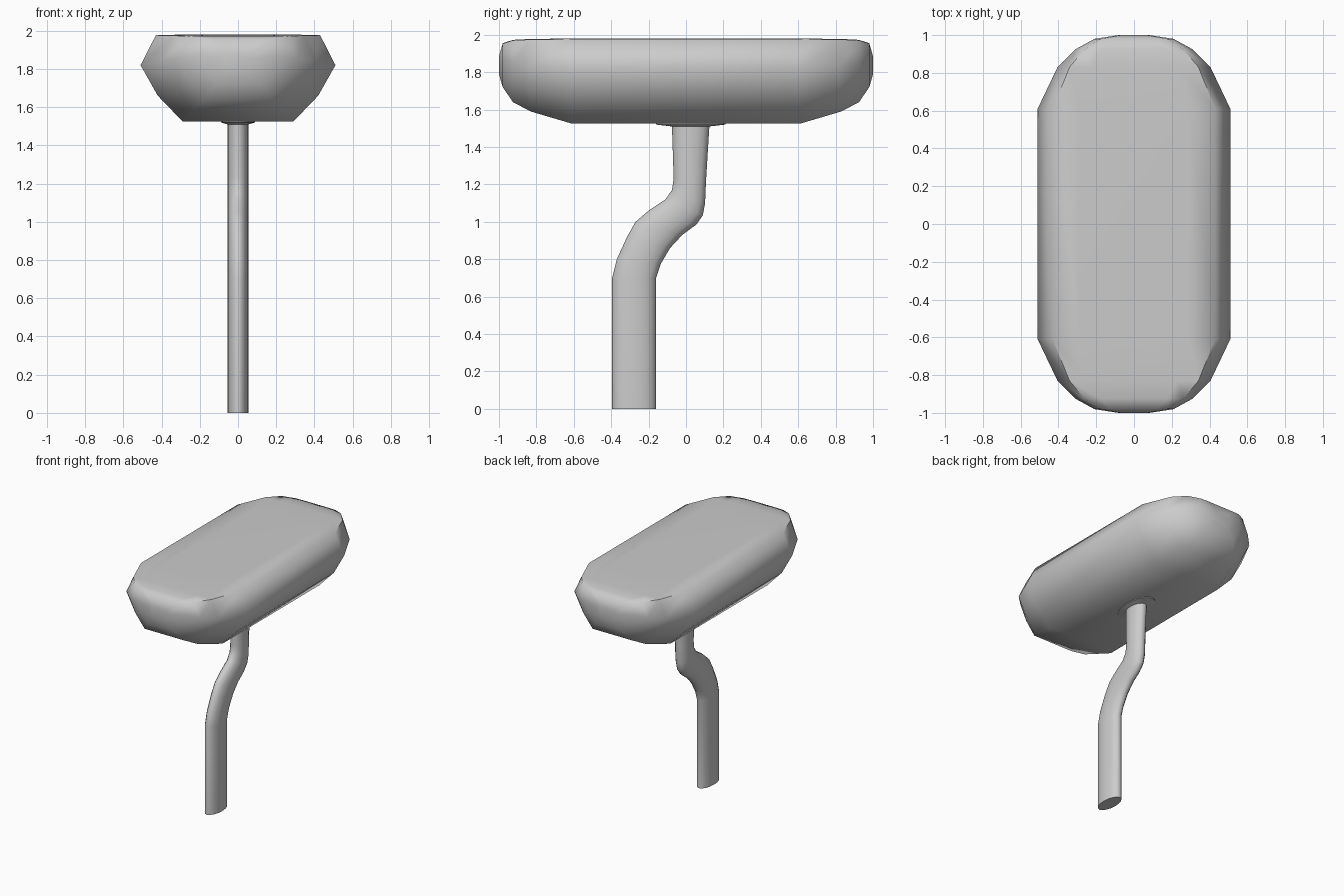
import bpy, math
from mathutils import Vector

if "Cube" in bpy.data.objects:
    bpy.data.objects.remove(bpy.data.objects["Cube"])


def loft(name, rings, angle):
    """Skin a list of equal-sized vertex rings, cap both ends."""
    n = len(rings[0])
    verts = [v for r in rings for v in r]
    faces = [(i * n + j, i * n + (j + 1) % n, (i + 1) * n + (j + 1) % n, (i + 1) * n + j)
             for i in range(len(rings) - 1) for j in range(n)]
    faces.append(tuple(reversed(range(n))))
    faces.append(tuple(range(len(verts) - n, len(verts))))
    mesh = bpy.data.meshes.new(name)
    mesh.from_pydata(verts, [], faces)
    obj = bpy.data.objects.new(name, mesh)
    bpy.context.collection.objects.link(obj)
    bpy.context.view_layer.objects.active = obj
    obj.select_set(True)
    bpy.ops.object.mode_set(mode='EDIT')
    bpy.ops.mesh.select_all(action='SELECT')
    bpy.ops.mesh.normals_make_consistent(inside=False)
    bpy.ops.object.mode_set(mode='OBJECT')
    bpy.ops.object.shade_smooth_by_angle(angle=math.radians(angle))
    obj.select_set(False)
    return obj


# Head: one half profile (x, z as 0..1 of local height), scaled along y
half = [(0.29, 0.0), (0.42, 0.297), (0.51, 0.648), (0.43, 0.992), (0.29, 1.0)]
profile = half + [(-x, z) for x, z in reversed(half)]
# y, half width, bottom z, top z
ends = [(0.61, 0.51, 1.525, 1.98), (0.83, 0.405, 1.59, 1.978), (0.925, 0.31, 1.64, 1.973),
        (0.98, 0.21, 1.72, 1.955), (1.0, 0.08, 1.79, 1.885)]
stations = [(-y, w, b, t) for y, w, b, t in reversed(ends)] + ends
loft("head", [[(x * w / 0.51, y, b + z * (t - b)) for x, z in profile]
              for y, w, b, t in stations], 62)

# Stalk: oval rings spanning matching points on its back and front edges (y, z)
edges = [((-0.395, 0.0), (-0.16, 0.0)), ((-0.395, 0.70), (-0.16, 0.70)),
         ((-0.37, 0.80), (-0.135, 0.775)), ((-0.315, 0.92), (-0.085, 0.86)),
         ((-0.27, 1.00), (-0.02, 0.93)), ((-0.20, 1.06), (0.055, 0.985)),
         ((-0.11, 1.12), (0.09, 1.035)), ((-0.075, 1.17), (0.102, 1.10)),
         ((-0.066, 1.23), (0.107, 1.22)), ((-0.075, 1.51), (0.125, 1.51)),
         ((-0.16, 1.52), (0.21, 1.52)), ((-0.16, 1.53), (0.21, 1.53))]
SIDES = 16
rings = []
for i, (a, b) in enumerate(edges):
    a, b = Vector((0, *a)), Vector((0, *b))
    mid, arm = (a + b) / 2, (b - a) / 2
    width = 0.09 if i >= len(edges) - 2 else 0.056
    rings.append([mid + arm * math.cos(t) + Vector((width * math.sin(t), 0, 0))
                  for t in (2 * math.pi * k / SIDES for k in range(SIDES))])
loft("stalk", rings, 50)
